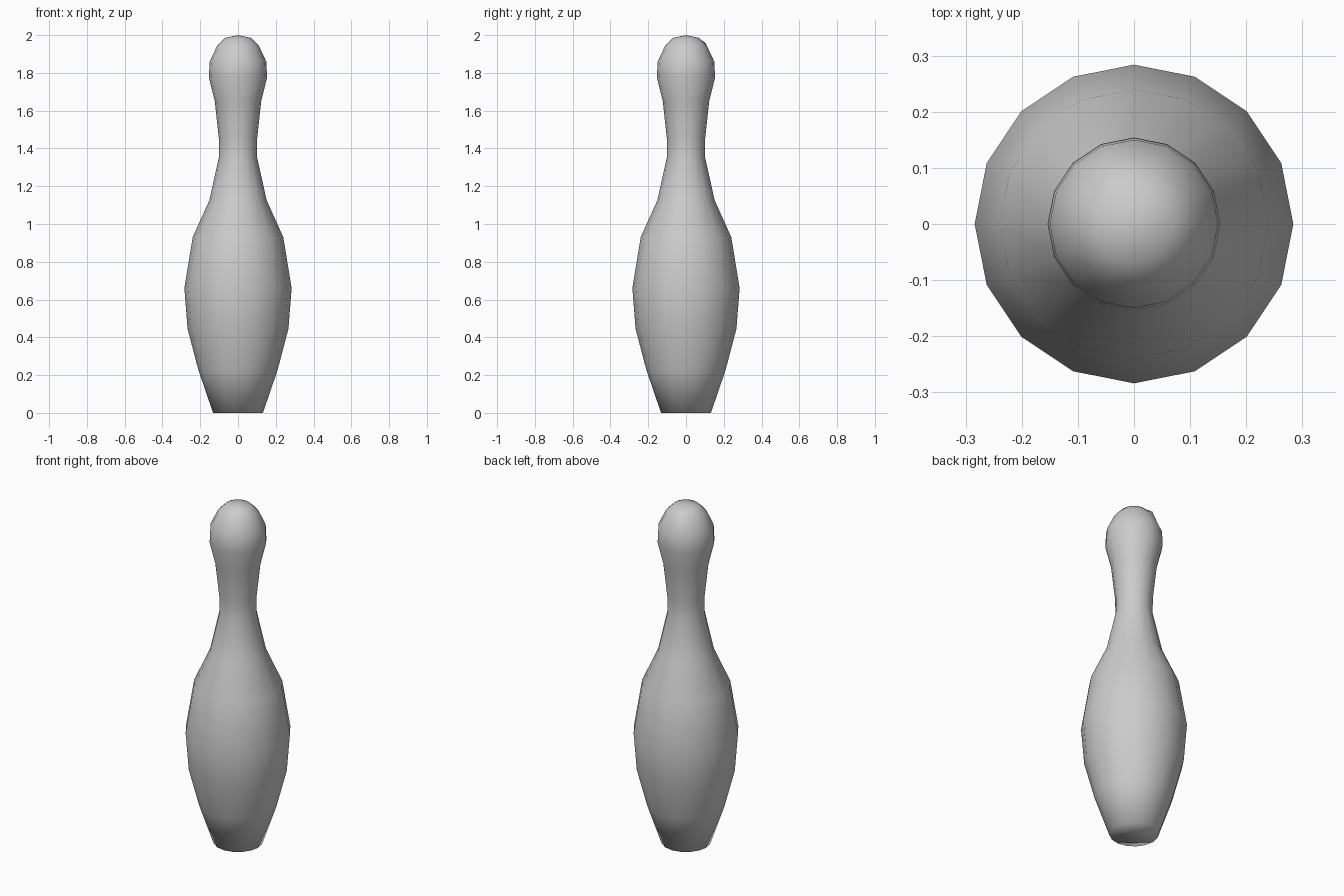
import bpy, bmesh
from math import cos, sin, pi

if "Cube" in bpy.data.objects:
    bpy.data.objects.remove(bpy.data.objects["Cube"])

SIDES = 16
# (radius, height) from the base to the top of the head
profile = [
    (0.132, 0.0), (0.21, 0.228), (0.267, 0.445), (0.284, 0.66),
    (0.24, 0.93), (0.152, 1.125), (0.1, 1.358), (0.101, 1.45),
    (0.123, 1.65), (0.154, 1.775), (0.15, 1.86), (0.11, 1.945), (0.07, 1.985),
]

bm = bmesh.new()
rings = [[bm.verts.new((r * cos(2 * pi * i / SIDES), r * sin(2 * pi * i / SIDES), z))
          for i in range(SIDES)] for r, z in profile]

# Walls
for low, high in zip(rings, rings[1:]):
    for i in range(SIDES):
        j = (i + 1) % SIDES
        bm.faces.new((low[i], low[j], high[j], high[i]))

# Flat base and rounded crown
bm.faces.new(rings[0][::-1])
pole = bm.verts.new((0, 0, 2))
for i in range(SIDES):
    bm.faces.new((rings[-1][i], rings[-1][(i + 1) % SIDES], pole))

# Small raised spot at the back of the head
rings[11][5].co.z += 0.015

mesh = bpy.data.meshes.new("bowling_pin")
bm.to_mesh(mesh)
bm.free()
for face in mesh.polygons:
    face.use_smooth = True
pin = bpy.data.objects.new("bowling_pin", mesh)
bpy.context.collection.objects.link(pin)
